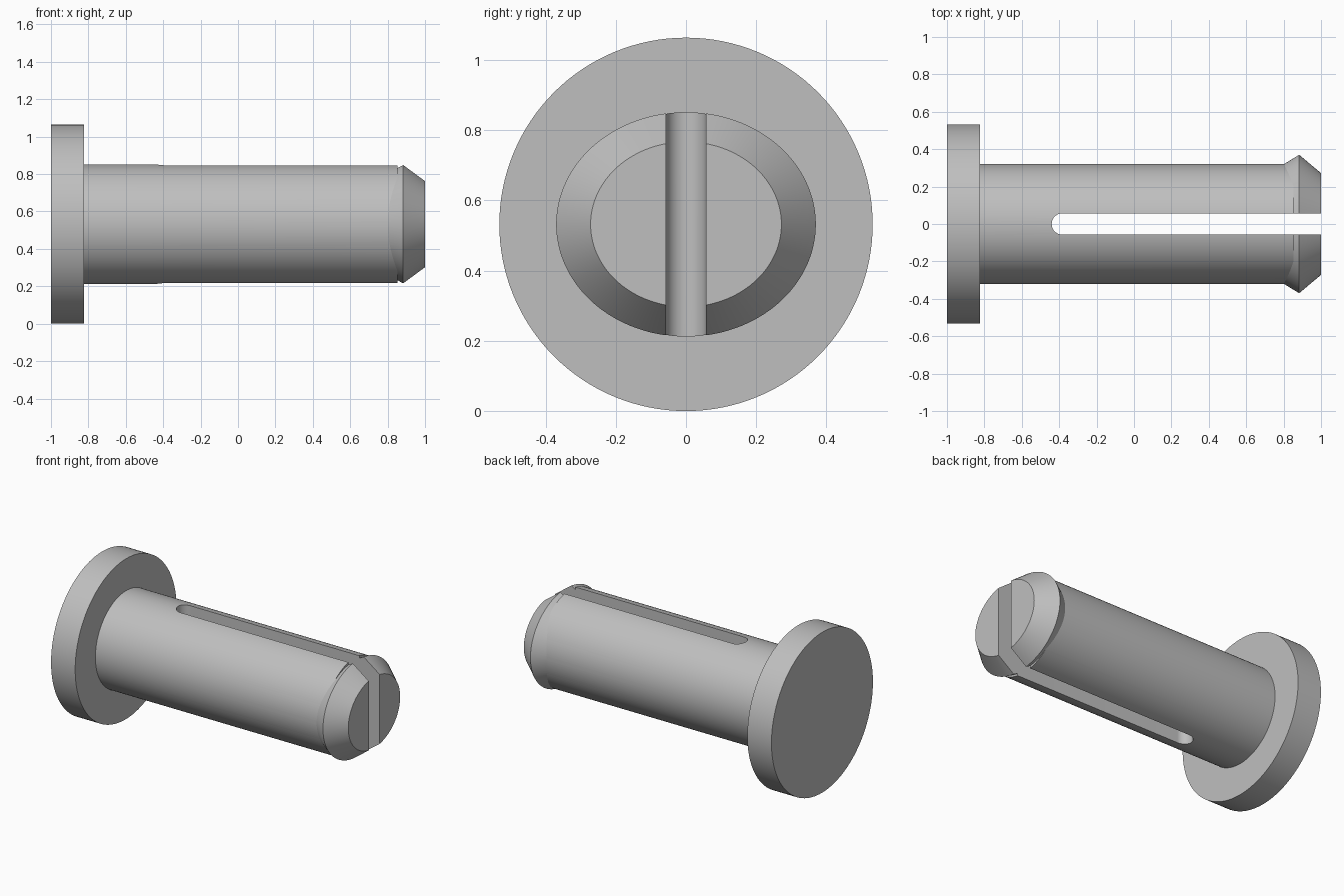
import bpy
import bmesh
from math import cos, sin, pi, radians

AXIS_Z = 0.532
SEGMENTS = 128

if "Cube" in bpy.data.objects:
    bpy.data.objects.remove(bpy.data.objects["Cube"], do_unlink=True)

grey = bpy.data.materials.new("light_grey")
grey.use_nodes = True
colour = (0.52, 0.52, 0.52, 1)
grey.diffuse_color = colour
grey.node_tree.nodes["Principled BSDF"].inputs["Base Color"].default_value = colour


def loft(name, rings):
    """Solid skinned through closed rings of points, with flat end caps."""
    bm = bmesh.new()
    loops = [[bm.verts.new(p) for p in ring] for ring in rings]
    n = len(loops[0])
    for a, b in zip(loops, loops[1:]):
        for i in range(n):
            j = (i + 1) % n
            bm.faces.new((a[i], a[j], b[j], b[i]))
    bm.faces.new(loops[0])
    bm.faces.new(loops[-1])
    bmesh.ops.recalc_face_normals(bm, faces=bm.faces)
    mesh = bpy.data.meshes.new(name)
    bm.to_mesh(mesh)
    bm.free()
    mesh.materials.append(grey)
    obj = bpy.data.objects.new(name, mesh)
    bpy.context.collection.objects.link(obj)
    return obj


def ellipse(x, ry, rz):
    angles = [2 * pi * i / SEGMENTS for i in range(SEGMENTS)]
    return [(x, ry * cos(a), AXIS_Z + rz * sin(a)) for a in angles]


def combine(target, other, operation):
    """Apply a boolean to the target and discard the other solid."""
    mod = target.modifiers.new(operation.lower(), "BOOLEAN")
    mod.object, mod.operation, mod.solver = other, operation, "EXACT"
    bpy.context.view_layer.objects.active = target
    bpy.ops.object.modifier_apply(modifier=mod.name)
    bpy.data.objects.remove(other, do_unlink=True)


# Shaft, flat head and oval snap lip
pin = loft("slotted_pin", [ellipse(x, 0.32, 0.32) for x in (-0.9, 0.852)])
head = loft("head", [ellipse(x, AXIS_Z, AXIS_Z) for x in (-1, -0.823)])
lip = loft("snap_lip", [ellipse(x, 0.37 * s, 0.32 * s)
                        for x, s in ((0.78, 0.83), (0.883, 1), (1, 0.735))])
combine(pin, lip, "UNION")
combine(pin, head, "UNION")

# Slot through the shaft with a rounded inner end
half = 0.057
arc = [pi / 2 + pi * i / 24 for i in range(25)]
outline = [(-0.383 + half * cos(a), half * sin(a)) for a in arc]
outline += [(1.2, -half), (1.2, half)]
slot = loft("slot_cutter", [[(x, y, z) for x, y in outline] for z in (-0.2, 1.3)])
slot.hide_render = True
combine(pin, slot, "DIFFERENCE")

# Smooth round surfaces, crisp edges
bpy.ops.object.select_all(action="DESELECT")
pin.select_set(True)
bpy.context.view_layer.objects.active = pin
bpy.ops.object.shade_smooth_by_angle(angle=radians(20))
